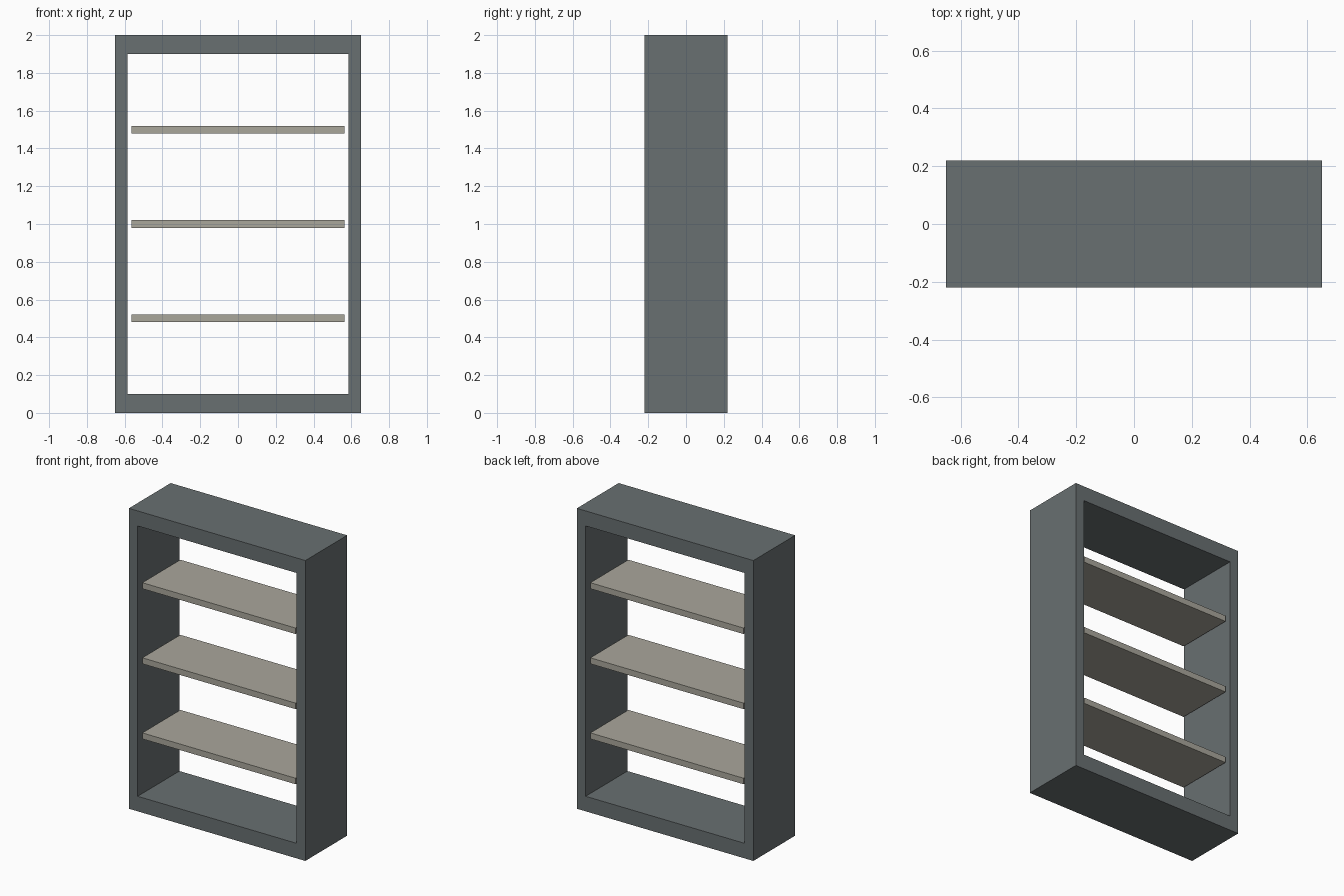
import bpy
import bmesh

if "Cube" in bpy.data.objects:
    bpy.data.objects.remove(bpy.data.objects["Cube"])

W, D, H = 0.65, 0.22, 2.0      # outer half width, half depth, height
IW, RAIL = 0.585, 0.10         # inner half width, top/bottom thickness


def material(name, rgb):
    m = bpy.data.materials.new(name)
    m.diffuse_color = (*rgb, 1)
    m.use_nodes = True
    m.node_tree.nodes["Principled BSDF"].inputs["Base Color"].default_value = m.diffuse_color
    return m


def finish(bm, name, mat):
    bmesh.ops.recalc_face_normals(bm, faces=bm.faces)
    mesh = bpy.data.meshes.new(name)
    bm.to_mesh(mesh)
    bm.free()
    mesh.materials.append(mat)
    obj = bpy.data.objects.new(name, mesh)
    bpy.context.collection.objects.link(obj)
    return obj


def rect(bm, hw, z0, z1, y):
    return [bm.verts.new((x, y, z)) for x, z in
            ((-hw, z0), (hw, z0), (hw, z1), (-hw, z1))]


frame_mat = material("frame_grey", (0.14, 0.16, 0.165))
shelf_mat = material("shelf_beige", (0.40, 0.385, 0.33))

# Open frame: four rectangular loops joined into a closed tube
bm = bmesh.new()
loops = [rect(bm, W, 0, H, -D), rect(bm, W, 0, H, D),
         rect(bm, IW, RAIL, H - RAIL, D), rect(bm, IW, RAIL, H - RAIL, -D)]
for a, b in zip(loops, loops[1:] + loops[:1]):
    for i in range(4):
        j = (i + 1) % 4
        bm.faces.new((a[i], a[j], b[j], b[i]))
finish(bm, "frame", frame_mat)

# Three evenly spaced shelf boards
for n, z in enumerate((0.5, 1.0, 1.5), 1):
    bm = bmesh.new()
    bmesh.ops.create_cube(bm, size=1)
    bmesh.ops.scale(bm, vec=(1.13, 0.40, 0.04), verts=bm.verts)
    shelf = finish(bm, f"shelf_{n}", shelf_mat)
    shelf.location.z = z
